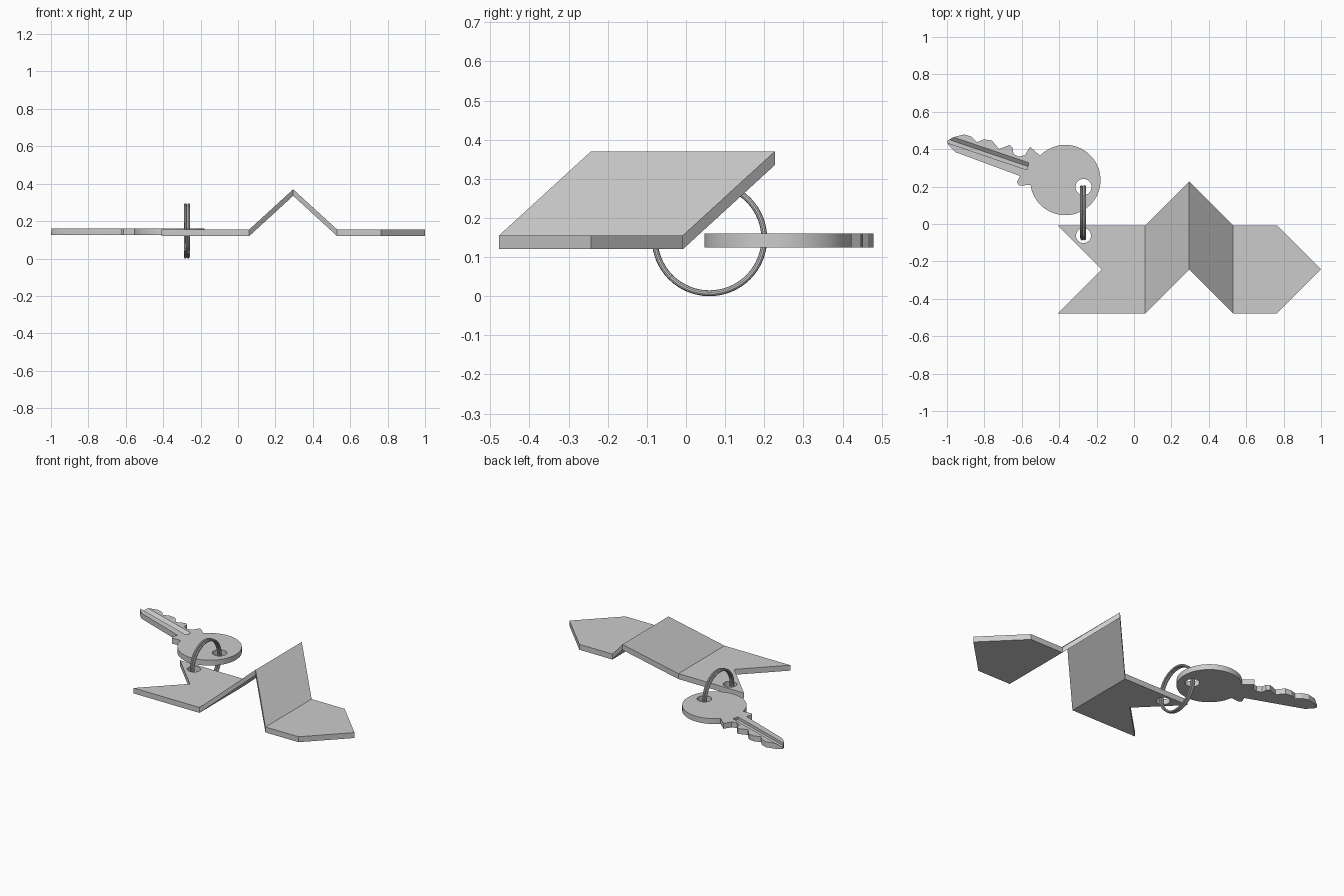
import bpy, bmesh, math
from mathutils import Vector

cube = bpy.data.objects.get("Cube")
if cube:
    bpy.data.objects.remove(cube)

grey = bpy.data.materials.new("plain grey")
grey.use_nodes = True
grey.diffuse_color = (0.6, 0.6, 0.6, 1)
grey.node_tree.nodes["Principled BSDF"].inputs["Base Color"].default_value = (0.6, 0.6, 0.6, 1)

THICK = 0.035
TAG_TOP, KEY_TOP = 0.155, 0.16


def add_object(name, bm):
    bmesh.ops.recalc_face_normals(bm, faces=bm.faces)
    mesh = bpy.data.meshes.new(name)
    bm.to_mesh(mesh)
    bm.free()
    mesh.materials.append(grey)
    obj = bpy.data.objects.new(name, mesh)
    bpy.context.collection.objects.link(obj)
    return obj


def prism(name, polygons, offset):
    """Sweep joined polygons along an offset into one closed solid."""
    bm = bmesh.new()
    for poly in polygons:
        bm.faces.new([bm.verts.new(p) for p in poly])
    bmesh.ops.remove_doubles(bm, verts=bm.verts, dist=0.0005)
    swept = bmesh.ops.extrude_face_region(bm, geom=bm.faces[:], use_keep_orig=True)
    moved = [g for g in swept["geom"] if isinstance(g, bmesh.types.BMVert)]
    bmesh.ops.translate(bm, vec=offset, verts=moved)
    return add_object(name, bm)


def cut(obj, cutter):
    mod = obj.modifiers.new("cut", "BOOLEAN")
    mod.operation, mod.solver, mod.object = "DIFFERENCE", "EXACT", cutter
    cutter.hide_render = True
    cutter.hide_set(True)
    bpy.context.view_layer.objects.active = obj
    bpy.ops.object.modifier_apply(modifier=mod.name)
    bpy.data.objects.remove(cutter)


def arc(cx, cy, r, start, end, steps):
    angles = [math.radians(start + (end - start) * i / steps) for i in range(steps + 1)]
    return [(cx + r * math.cos(a), cy + r * math.sin(a)) for a in angles]


def drill(obj, x, y, r):
    circle = arc(x, y, r, 0, 360, 32)[:-1]
    cut(obj, prism("hole_cutter", [[(px, py, 0) for px, py in circle]], (0, 0, 0.4)))


def smooth(obj):
    bpy.ops.object.select_all(action="DESELECT")
    obj.select_set(True)
    bpy.context.view_layer.objects.active = obj
    bpy.ops.object.shade_smooth_by_angle(angle=math.radians(25))


# Folded ribbon tag: notched tail, raised fold, pointed end
front, back, half = -0.478, -0.008, 0.235
mid = (front + back) / 2
fold = [(0.06, 0, TAG_TOP), (0.295, half, 0.37), (0.53, 0, TAG_TOP)]
low = [(x, front + s, z) for x, s, z in fold]
high = [(x, back + s, z) for x, s, z in fold]
tail = [(-0.408, front, TAG_TOP), low[0], high[0],
        (-0.408, back, TAG_TOP), (-0.173, mid, TAG_TOP)]
point = [low[2], (0.765, front, TAG_TOP), (1.0, mid, TAG_TOP),
         (0.765, back, TAG_TOP), high[2]]
slopes = [[low[i], low[i + 1], high[i + 1], high[i]] for i in range(2)]
tag = prism("ribbon_tag", [tail, *slopes, point], (0, 0, -THICK))
drill(tag, -0.27, -0.062, 0.04)

# Key: round bow, collar and toothed blade in one outline
blade = [(-0.572, 0.208), (-0.613, 0.205), (-0.626, 0.222), (-0.61, 0.257),
         (-0.957, 0.385), (-0.992, 0.42), (-1.0, 0.444), (-0.963, 0.465),
         (-0.905, 0.479), (-0.866, 0.465), (-0.84, 0.438), (-0.802, 0.452),
         (-0.76, 0.447), (-0.722, 0.401), (-0.665, 0.422), (-0.648, 0.405),
         (-0.645, 0.375), (-0.615, 0.36), (-0.583, 0.368), (-0.556, 0.412)]
bow = arc(-0.367, 0.235, 0.188, 136, -172, 56)
key = prism("key", [[(x, y, KEY_TOP) for x, y in bow + blade]], (0, 0, -THICK))
drill(key, -0.27, 0.198, 0.043)

# Groove along the blade, with one sloping wall
along = Vector((-0.947, 0.322, 0)).normalized()
across = Vector((along.y, -along.x, 0))
start = Vector((-0.568, 0.308, KEY_TOP))
section = [(0.02, 0.01), (0.02, 0), (0, -0.017), (-0.019, -0.017), (-0.019, 0.01)]
groove = [start + across * u + Vector((0, 0, v)) for u, v in section]
cut(key, prism("groove_cutter", [groove], along * 0.6))
smooth(key)

# Split ring: a wire wound twice, stepping sideways between the turns
WIRE, RADIUS, STEPS, SIDES = 0.0075, 0.14, 128, 10
bm = bmesh.new()
loops = []
for i in range(STEPS + 1):
    t = i / STEPS
    a = math.radians(225) + t * 4 * math.pi
    s = min(max((t - 0.38) / 0.24, 0), 1)
    side = -0.281 + 0.017 * s * s * (3 - 2 * s)
    ring_pts = []
    for k in range(SIDES):
        b = 2 * math.pi * k / SIDES
        r = RADIUS + WIRE * math.cos(b)
        ring_pts.append(bm.verts.new((side + WIRE * math.sin(b),
                                      0.06 + r * math.cos(a), 0.1475 + r * math.sin(a))))
    loops.append(ring_pts)
for p, q in zip(loops, loops[1:]):
    for k in range(SIDES):
        n = (k + 1) % SIDES
        bm.faces.new((p[k], p[n], q[n], q[k]))
bm.faces.new(loops[0])
bm.faces.new(loops[-1])
smooth(add_object("split_ring", bm))
